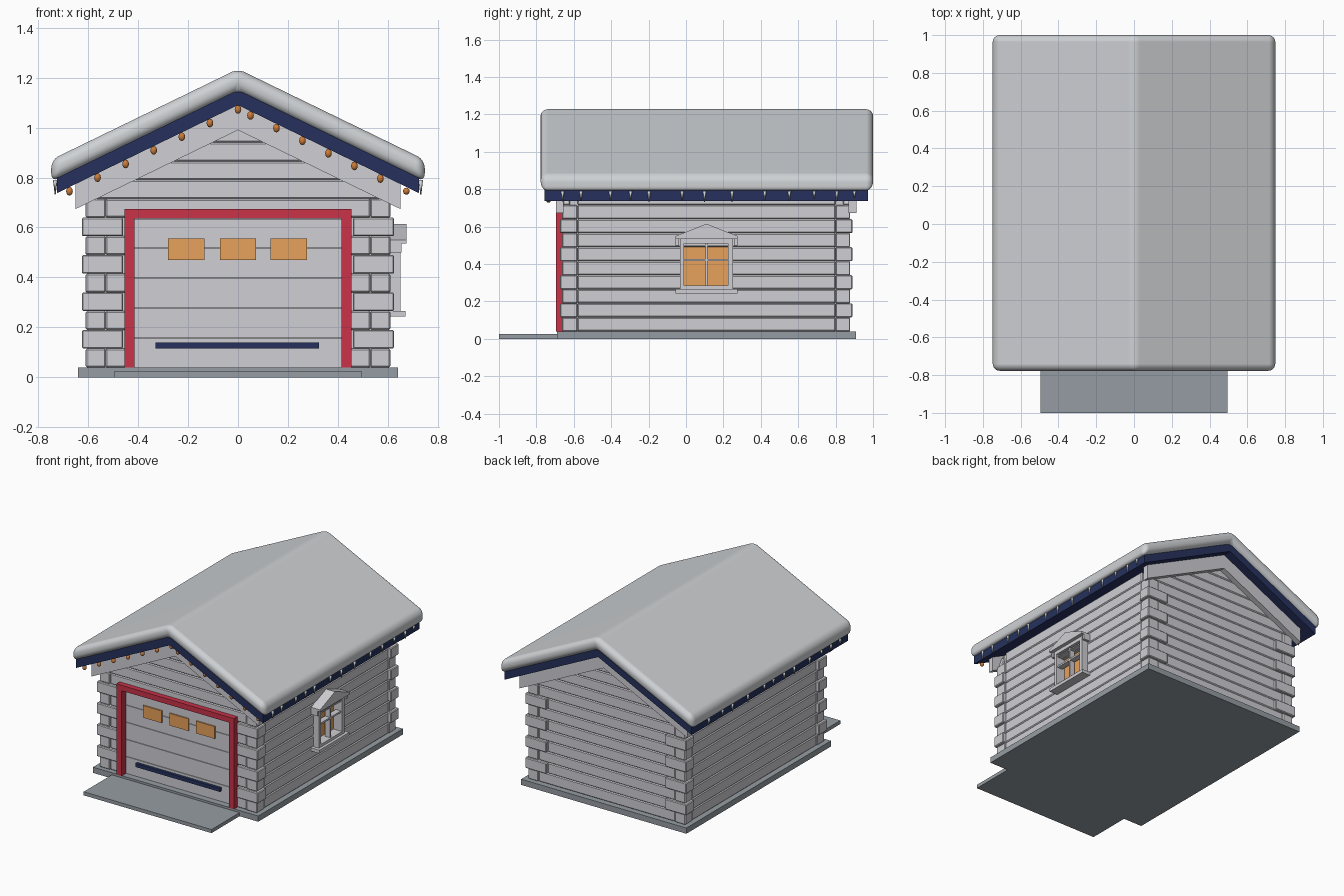
import bpy, bmesh, random
from mathutils import Matrix, Vector

random.seed(4)
if "Cube" in bpy.data.objects:
    bpy.data.objects.remove(bpy.data.objects["Cube"])


def material(name, r, g, b):
    m = bpy.data.materials.new(name)
    m.use_nodes = True
    m.diffuse_color = (r, g, b, 1)
    m.node_tree.nodes["Principled BSDF"].inputs["Base Color"].default_value = (r, g, b, 1)
    return m


LOG = material("pale_grey_timber", .62, .62, .66)
SNOW = material("snow", .62, .64, .66)
SLAB = material("concrete", .30, .335, .36)
RED = material("red_paint", .58, .032, .065)
NAVY = material("navy_paint", .019, .031, .11)
GLASS = material("amber_glass", .83, .37, .11)
BULB = material("bulb_orange", .60, .20, .04)


def finish(name, bm, mat, smooth=False):
    mesh = bpy.data.meshes.new(name)
    bm.to_mesh(mesh)
    bm.free()
    mesh.materials.append(mat)
    for p in mesh.polygons:
        p.use_smooth = smooth
    ob = bpy.data.objects.new(name, mesh)
    bpy.context.collection.objects.link(ob)
    return ob


def box(x0, x1, y0, y1, z0, z1):
    return [(x0, z0), (x1, z0), (x1, z1), (x0, z1)], "y", y0, y1


def build(name, mat, solids, bevel=0, segments=1, smooth=False):
    """Extrude each outline along its axis and collect them in one object."""
    bm = bmesh.new()
    for outline, axis, start, end in solids:
        place = (lambda u, v, c: (u, c, v)) if axis == "y" else (lambda u, v, c: (c, u, v))
        a = [bm.verts.new(place(u, v, start)) for u, v in outline]
        b = [bm.verts.new(place(u, v, end)) for u, v in outline]
        bm.faces.new(a)
        bm.faces.new(b[::-1])
        for i in range(len(a)):
            j = (i + 1) % len(a)
            bm.faces.new((a[i], b[i], b[j], a[j]))
    bmesh.ops.recalc_face_normals(bm, faces=bm.faces)
    if bevel:
        bmesh.ops.bevel(bm, geom=bm.edges[:], offset=bevel, segments=segments,
                        profile=.5, affect="EDGES", clamp_overlap=True)
    return finish(name, bm, mat, smooth)


PITCH = .486


def chevron(top, bottom, half):
    drop = PITCH * half
    return [(-half, top - drop), (0, top), (half, top - drop),
            (half, bottom - drop), (0, bottom), (-half, bottom - drop)]


# Ground slab and driveway
build("foundation_slab", SLAB, [box(-.64, .64, -.69, .91, 0, .04)])
build("driveway", SLAB, [box(-.495, .495, -1, -.69, 0, .025)])

# Solid wall body with gable top
build("wall_core", LOG, [([(-.575, .04), (.575, .04), (.575, .8), (0, 1.08), (-.575, .8)],
                          "y", -.63, .85)])

# Log rows and alternating corner blocks
ROW = .075
logs, corners = [], []
for k in range(10):
    z0 = .04 + ROW * k
    z1 = z0 + ROW
    odd = k % 2
    inner = .46 if odd else .53
    out = .015 * odd
    if k < 9:
        for s in (-1, 1):
            xs = sorted((s * inner, s * (.61 + out)))
            corners.append(box(*xs, -.662 - .012 * odd, -.58, z0, z1))
            corners.append(box(*xs, .8, .878 + .012 * odd, z0, z1))
    # Side walls, the left one open around its window
    logs.append(box(-.606, -.56, -.58, .8, z0, z1))
    if 3 <= k <= 5:
        logs += [box(.56, .606, -.58, -.015, z0, z1), box(.56, .606, .235, .8, z0, z1)]
    else:
        logs.append(box(.56, .606, -.58, .8, z0, z1))
    # End walls, the front one open around the door
    if k < 9:
        logs.append(box(-inner, inner, .84, .874, z0, z1))
        if k == 8:
            logs.append(box(-inner, inner, -.658, -.62, z0, z1))
        elif not odd:
            logs += [box(-.53, -.44, -.658, -.62, z0, z1), box(.44, .53, -.658, -.62, z0, z1)]
# Gable rows narrow towards the ridge
for k in range(9, 13):
    z0 = .04 + ROW * k
    z1 = z0 + ROW
    w0, w1 = (min(.6, (1.07 - z) / PITCH) for z in (z0, z1))
    outline = [(-w0, z0), (w0, z0), (w1, z1), (-w1, z1)]
    logs += [(outline, "y", -.658, -.62), (outline, "y", .84, .874)]
build("wall_logs", LOG, logs, bevel=.006)
build("corner_blocks", LOG, corners, bevel=.005)

# Gable trim boards, front and back
rake = chevron(1.09, .99, .65)
build("gable_trim", LOG, [(rake, "y", -.695, -.655), (rake, "y", .87, .912)])

# Roof deck and snow cover
build("roof_deck", NAVY, [(chevron(1.155, 1.09, .725), "y", -.757, .972)])
snow = build("snow_cover", SNOW, [(chevron(1.235, 1.145, .748), "y", -.777, 1)],
             bevel=.036, segments=6, smooth=True)
snow.modifiers.new("flat_slopes", "WEIGHTED_NORMAL").keep_sharp = False

# Garage door with sectional panels, panes and handle bar
edges = [.04, .16, .28, .4, .52, .637]
build("door_panels", LOG, [box(-.42, .42, -.645, -.62, a, b - .003)
                           for a, b in zip(edges, edges[1:])])
build("door_panes", GLASS, [box(x - .073, x + .073, -.654, -.64, .47, .555)
                            for x in (-.207, 0, .204)])
build("door_handle", NAVY, [box(-.33, .325, -.665, -.64, .115, .14)])
build("door_frame", RED, [box(-.455, -.415, -.695, -.62, .04, .637),
                          box(.415, .455, -.695, -.62, .04, .637),
                          box(-.455, .455, -.695, -.62, .637, .675)])

# Side window
build("window_pane", GLASS, [box(.57, .582, -.015, .235, .275, .525)])
build("window_frame", LOG, [
    box(.575, .65, -.032, -.01, .265, .54),
    box(.575, .65, .225, .25, .265, .54),
    box(.575, .65, -.01, .225, .265, .285),
    box(.575, .65, -.01, .225, .51, .54),
    box(.6, .64, .104, .114, .285, .51),
    box(.6, .64, -.01, .225, .415, .427),
    box(.6, .64, -.01, .225, .493, .501)])
build("window_sill", LOG, [box(.6, .67, -.055, .275, .243, .266)])
build("window_hood", LOG, [
    ([(-.055, .535), (.275, .535), (.275, .55), (.11, .615), (-.055, .55)], "x", .6, .675),
    box(.6, .655, -.055, -.037, .5, .54),
    box(.6, .655, .257, .275, .5, .54)])

# String of bulbs under the front eaves
bm = bmesh.new()
for i in range(13):
    x = -.675 + .1125 * i if i < 7 else .05 + .104 * (i - 7)
    spot = Vector((x, -.735, 1.073 - PITCH * abs(x)))
    bmesh.ops.create_uvsphere(bm, u_segments=10, v_segments=6, radius=.014,
                              matrix=Matrix.Translation(spot) @ Matrix.Diagonal((1, 1, 1.25, 1)))
x = .674
bmesh.ops.create_uvsphere(bm, u_segments=10, v_segments=6, radius=.014,
                          matrix=Matrix.Translation((x, -.735, 1.073 - PITCH * x)))
finish("light_bulbs", bm, BULB, True)

# Icicles along both eaves
bm = bmesh.new()
for s in (-1, 1):
    y = -.66
    while y < .95:
        length = random.uniform(.035, .06)
        spot = Matrix.Translation((s * .732, y, .79 - length / 2))
        bmesh.ops.create_cone(bm, cap_ends=True, segments=8, radius1=.002, radius2=.009,
                              depth=length, matrix=spot)
        y += random.uniform(.09, .19)
finish("icicles", bm, SNOW, True)
